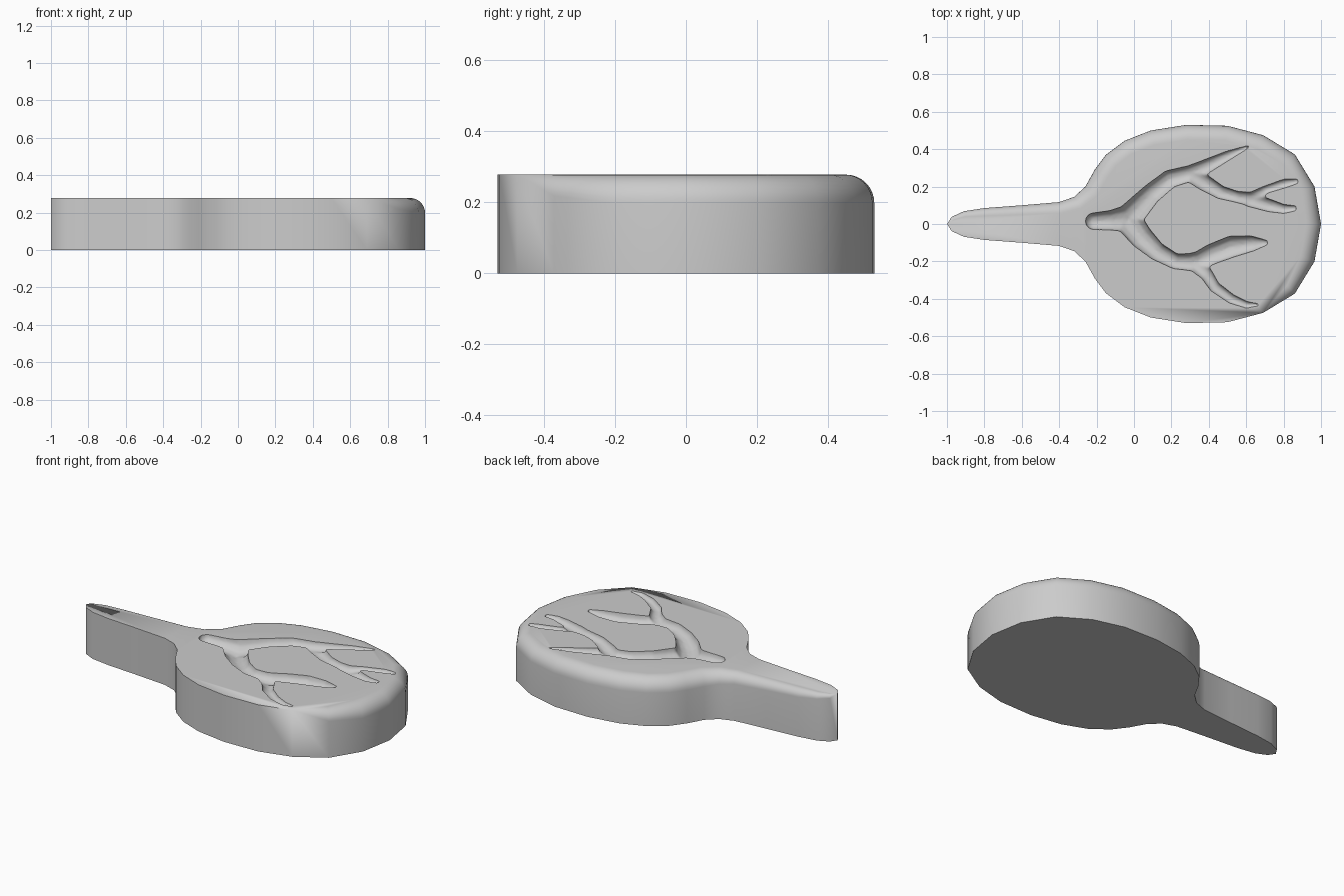
import bpy, bmesh, math
from mathutils import Vector

if "Cube" in bpy.data.objects:
    bpy.data.objects.remove(bpy.data.objects["Cube"])

H = 0.278

# Upper half of the paddle outline: x, y, top-edge rounding
half = [(-1, 0, 0), (-.975, .038, .02), (-.91, .068, .03), (-.8, .085, .042), (-.6, .1, .05),
        (-.4, .117, .06), (-.32, .145, .07), (-.26, .2, .08), (-.21, .29, .08), (-.15, .37, .08),
        (-.05, .445, .08), (.09, .5, .08), (.28, .53, .08), (.5, .525, .08), (.69, .475, .08),
        (.86, .372, .08), (.965, .2, .08), (1, 0, .08)]
lower_round = {16: .08, 15: .06}   # rounding fades out on the lower side
outline = half + [(half[i][0], -half[i][1], lower_round.get(i, 0))
                  for i in range(len(half) - 2, 0, -1)]


def inward(i):
    a, b = outline[i - 1], outline[(i + 1) % len(outline)]
    t = Vector((b[0] - a[0], b[1] - a[1])).normalized()
    return Vector((t.y, -t.x))   # outline runs clockwise


# Paddle slab with the rounded upper edge
bm = bmesh.new()
STEPS = 8
rows = [[bm.verts.new((x, y, 0)) for x, y, r in outline]]
for s in range(STEPS + 1):
    a = math.pi / 2 * s / STEPS
    row = []
    for i, (x, y, r) in enumerate(outline):
        d = inward(i) * r * (1 - math.cos(a))
        row.append(bm.verts.new((x + d.x, y + d.y, H - r + r * math.sin(a))))
    rows.append(row)
n = len(outline)
for lo, hi in zip(rows, rows[1:]):
    for i in range(n):
        j = (i + 1) % n
        bm.faces.new((lo[i], lo[j], hi[j], hi[i]))
bm.faces.new(rows[0])
bm.faces.new(rows[-1])
bmesh.ops.remove_doubles(bm, verts=bm.verts, dist=1e-5)
bmesh.ops.recalc_face_normals(bm, faces=bm.faces)
me = bpy.data.meshes.new("paddle")
bm.to_mesh(me)
bm.free()
paddle = bpy.data.objects.new("paddle", me)
bpy.context.collection.objects.link(paddle)

# Branching groove paths: x, y, radius
branches = [
    [(-.215, .015, .047), (-.12, .02, .055), (-.03, .03, .075), (.03, .095, .065), (.09, .16, .055),
     (.19, .24, .05), (.3, .27, .045), (.38, .305, .04), (.5, .365, .027), (.61, .413, .01)],
    [(.3, .27, .045), (.37, .225, .045), (.46, .17, .037), (.55, .145, .032), (.63, .132, .04),
     (.7, .182, .023), (.8, .215, .026), (.865, .228, .017)],
    [(.62, .13, .04), (.72, .1, .036), (.8, .08, .026), (.855, .084, .018)],
    [(-.03, .02, .075), (.035, -.065, .065), (.12, -.145, .05), (.22, -.2, .042), (.33, -.205, .05),
     (.42, -.16, .057), (.52, -.122, .06), (.62, -.106, .045), (.7, -.1, .018)],
    [(.32, -.2, .05), (.385, -.265, .036), (.43, -.335, .031), (.52, -.4, .027), (.6, -.432, .02),
     (.66, -.432, .01)],
]
bm = bmesh.new()
for path in branches:
    for p, q in zip(path, path[1:]):
        p, q = Vector(p), Vector(q)
        k = max(2, int((q - p).xy.length / (min(p.z, q.z) * .3)))
        for s in range(k + 1):
            c = p.lerp(q, s / k)
            ret = bmesh.ops.create_icosphere(bm, subdivisions=2, radius=c.z)
            bmesh.ops.translate(bm, verts=ret["verts"], vec=(c.x, c.y, H + .003))
me = bpy.data.meshes.new("groove_cutter")
bm.to_mesh(me)
bm.free()
cutter = bpy.data.objects.new("groove_cutter", me)
bpy.context.collection.objects.link(cutter)
cutter.hide_render = True
rm = cutter.modifiers.new("fuse", 'REMESH')
rm.mode = 'VOXEL'
rm.voxel_size = .008
sm = cutter.modifiers.new("soften", 'SMOOTH')
sm.factor = .5
sm.iterations = 5

# Carve the grooves
cut = paddle.modifiers.new("carve", 'BOOLEAN')
cut.operation = 'DIFFERENCE'
cut.solver = 'EXACT'
cut.object = cutter
bpy.context.view_layer.objects.active = paddle
paddle.select_set(True)
bpy.ops.object.modifier_apply(modifier=cut.name)
bpy.data.objects.remove(cutter)
bpy.ops.object.shade_smooth_by_angle(angle=math.radians(35))
